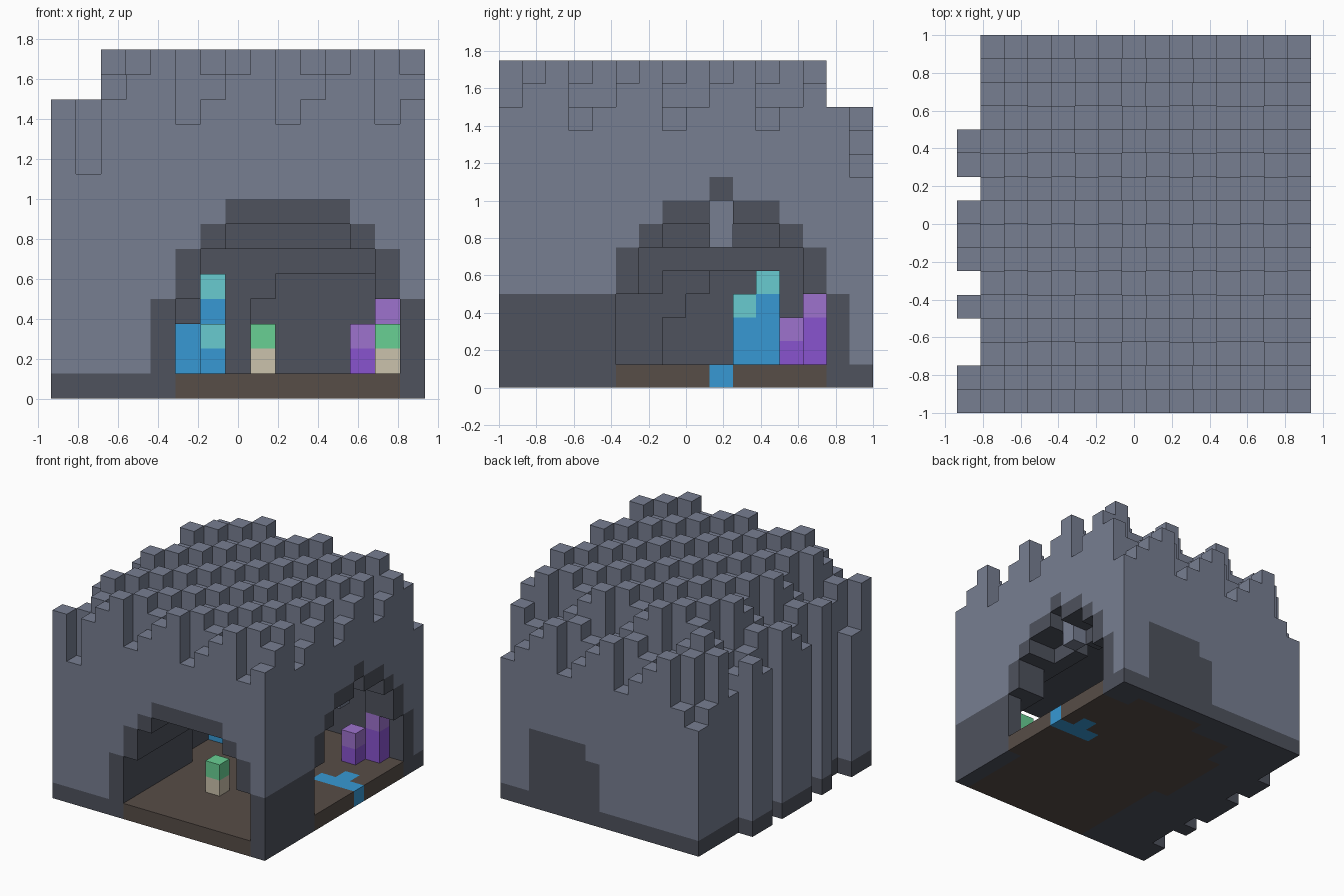
import bpy, bmesh
from mathutils import Vector

cube = bpy.data.objects.get("Cube")
if cube:
    bpy.data.objects.remove(cube)

U = 0.125                      # block size
NX, NY = 15, 16                # blocks along x and y


def linear(c):
    c /= 255
    return c / 12.92 if c <= 0.04045 else ((c + 0.055) / 1.055) ** 2.4


def material(name, rgb):
    m = bpy.data.materials.new(name)
    col = (*[linear(c) for c in rgb], 1)
    m.diffuse_color = col
    m.use_nodes = True
    bsdf = m.node_tree.nodes["Principled BSDF"]
    bsdf.inputs["Base Color"].default_value = col
    bsdf.inputs["Roughness"].default_value = 0.9
    return m


MATS = {n: material(n.replace("_", " "), c) for n, c in {
    "grey_stone": (119, 126, 145),
    "dark_stone": (78, 82, 93),
    "brown_earth": (87, 77, 71),
    "water_blue": (55, 153, 212),
    "pale_teal": (105, 203, 208),
    "violet": (137, 84, 207),
    "pale_violet": (157, 114, 205),
    "cap_green": (105, 208, 148),
    "stem_beige": (203, 194, 172)}.items()}

# Cave ceiling heights, in blocks, across each of the two mouths
FRONT_ARCH = dict(zip(range(5, 14), (4, 6, 7, 7, 7, 7, 7, 6, 4)))
SIDE_ARCH = dict(zip(range(5, 14), (4, 6, 7, 7, 8, 7, 7, 6, 4)))
# Low alcoves in the left wall (by j) and the back wall (by i)
LEFT_ALCOVE = {7: 3, 8: 4, 9: 5, 10: 5, 11: 5}
BACK_ALCOVE = {8: 4, 9: 5, 10: 5, 11: 5, 12: 5}


def ceiling(i, j):
    """Cave height over one floor block, 0 where there is no cave."""
    if j < 5:
        return FRONT_ARCH.get(i, 0)
    if j > 13:
        return BACK_ALCOVE.get(i, 0) if j == 14 else 0
    if i > 12 or (i, j) == (12, 9):
        return SIDE_ARCH[j]
    if i < 5:
        return LEFT_ALCOVE.get(j, 0) if i == 4 else 0
    if i == 5:
        return 4 if j < 7 else 5 if j < 12 else 3
    return min(FRONT_ARCH[i], 7 if j < 12 else 6)


def roof(i, j):
    """Jagged woven roof, lower along the left and back edges."""
    if i == 0 and j not in (0, 1, 4, 6, 7, 8, 10, 11):
        return 0
    return 11 + ((i + 3) % 4 ^ -j % 4) - 2 * (i < 2) - 2 * (j > 13)


cave = {(i, j, k) for i in range(NX) for j in range(NY)
        for k in range(1, ceiling(i, j))}
SIDES = [(1, 0, 0), (-1, 0, 0), (0, 1, 0), (0, -1, 0), (0, 0, 1), (0, 0, -1)]


def step(c, d):
    return (c[0] + d[0], c[1] + d[1], c[2] + d[2])


blocks = {}                    # cell -> (part name, material name)

# Rock: dark at the base and lining the cave, grey elsewhere
for i in range(NX):
    for j in range(NY):
        for k in range(roof(i, j)):
            c = (i, j, k)
            if c in cave:
                continue
            lining = k == 0 or any(step(c, d) in cave for d in SIDES)
            blocks[c] = ("rock_shell", "dark_stone" if lining else "grey_stone")

# Earth floor below the cave
for i in range(NX):
    for j in range(NY):
        if ceiling(i, j):
            blocks[(i, j, 0)] = ("cave_floor", "brown_earth")

# Stream
for i, j in ((14, 9), (13, 9), (12, 9), (13, 10)):
    blocks[(i, j, 0)] = ("stream", "water_blue")


def pillar(part, i, j, k, *layers):
    """Stack blocks upward from height k."""
    for n, mat in enumerate(layers):
        blocks[(i, j, k + n)] = (part, mat)


# Hanging rock, crystals and mushrooms
B, T, V, P = "water_blue", "pale_teal", "violet", "pale_violet"
pillar("stalactite", 13, 9, 6, "grey_stone", "grey_stone")
pillar("left_crystal_tall", 4, 11, 1, B, B, B, T)
pillar("left_crystal_short", 4, 10, 1, B, B, T)
pillar("back_crystal_tall", 6, 13, 1, B, B, B, T)
pillar("back_crystal_short", 6, 12, 1, B, T)
pillar("back_crystal_corner", 5, 13, 1, B, B)
pillar("violet_crystal_tall", 13, 13, 1, V, V, P)
pillar("violet_crystal_short", 12, 12, 1, V, P)
pillar("mushroom_front", 8, 4, 1, "stem_beige", "cap_green")
pillar("mushroom_corner", 13, 4, 1, "stem_beige", "cap_green")


def build(part):
    """One mesh from the exposed block sides of a part."""
    bm = bmesh.new()
    mesh = bpy.data.meshes.new(part)
    names = sorted({m for p, m in blocks.values() if p == part})
    for n in names:
        mesh.materials.append(MATS[n])
    verts = {}

    def vert(p):
        key = tuple(round(2 * v) for v in p)
        if key not in verts:
            verts[key] = bm.verts.new(((p[0] - NX / 2) * U,
                                       (p[1] - NY / 2) * U, p[2] * U))
        return verts[key]

    for c, (p, m) in blocks.items():
        if p != part:
            continue
        mid = Vector(c) + Vector((0.5, 0.5, 0.5))
        for d in SIDES:
            if step(c, d) in blocks:
                continue
            n = Vector(d) / 2
            a = Vector((d[1], d[2], d[0])) / 2
            b = n.cross(a) * 2
            f = bm.faces.new([vert(mid + n + s * a + t * b)
                              for s, t in ((-1, -1), (1, -1), (1, 1), (-1, 1))])
            f.normal_update()
            if f.normal.dot(n) < 0:
                f.normal_flip()
            f.material_index = names.index(m)
    bm.to_mesh(mesh)
    bm.free()
    bpy.context.collection.objects.link(bpy.data.objects.new(part, mesh))


for part in sorted({p for p, m in blocks.values()}):
    build(part)
